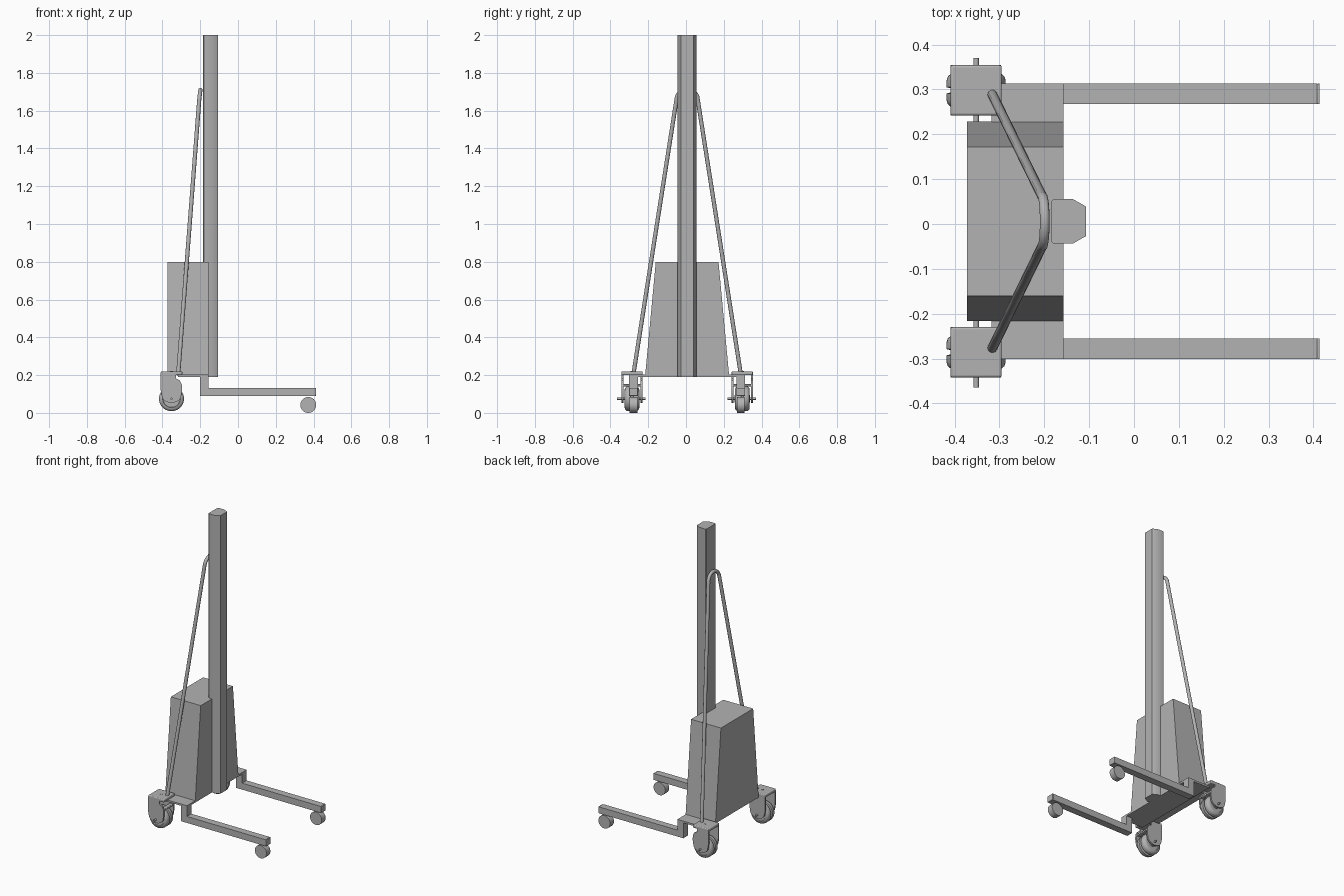
import bpy, bmesh, math
from mathutils import Matrix, Vector

if "Cube" in bpy.data.objects:
    bpy.data.objects.remove(bpy.data.objects["Cube"], do_unlink=True)

grey = bpy.data.materials.new("plain grey")
grey.use_nodes = True
colour = (0.45, 0.45, 0.45, 1)
grey.diffuse_color = colour
grey.node_tree.nodes["Principled BSDF"].inputs["Base Color"].default_value = colour

MID = 0.006        # y of the mirror line
SIDE = 0.292       # distance of arms and casters from the mirror line
AXLE_X, AXLE_Z = -0.352, 0.075


def finish(name, bm, smooth=False, bevel=0):
    bmesh.ops.recalc_face_normals(bm, faces=bm.faces)
    me = bpy.data.meshes.new(name)
    bm.to_mesh(me)
    bm.free()
    ob = bpy.data.objects.new(name, me)
    bpy.context.collection.objects.link(ob)
    me.materials.append(grey)
    if bevel:
        mod = ob.modifiers.new("rounding", "BEVEL")
        mod.width, mod.segments = bevel, 3
    if smooth:
        bpy.ops.object.select_all(action="DESELECT")
        ob.select_set(True)
        bpy.context.view_layer.objects.active = ob
        bpy.ops.object.shade_smooth_by_angle(angle=math.radians(35))
    return ob


def box(name, x, y, z, bevel=0):
    bm = bmesh.new()
    bmesh.ops.create_cube(bm, size=1)
    for v in bm.verts:
        v.co = [(a + b) / 2 + c * (b - a) for c, (a, b) in zip(v.co, (x, y, z))]
    return finish(name, bm, bevel > 0, bevel)


def prism(name, points, offset, bevel=0):
    """Extrude a closed outline of 3D points along an offset."""
    bm = bmesh.new()
    face = bm.faces.new([bm.verts.new(p) for p in points])
    out = bmesh.ops.extrude_face_region(bm, geom=[face])["geom"]
    bmesh.ops.translate(bm, vec=offset, verts=[g for g in out if isinstance(g, bmesh.types.BMVert)])
    return finish(name, bm, True, bevel)


def lathe(name, centre, profile, axis="Y", steps=40):
    """Spin (radius, distance along axis) pairs into a solid."""
    bm = bmesh.new()
    rings = []
    for r, d in profile:
        ring = []
        for i in range(steps):
            a = 2 * math.pi * i / steps
            u, w = r * math.cos(a), r * math.sin(a)
            ring.append(bm.verts.new(Vector(centre) + Vector((u, d, w) if axis == "Y" else (u, w, d))))
        rings.append(ring)
    for a, b in zip(rings, rings[1:]):
        for i in range(steps):
            j = (i + 1) % steps
            bm.faces.new((a[i], a[j], b[j], b[i]))
    bm.faces.new(rings[0])
    bm.faces.new(rings[-1])
    return finish(name, bm, True)


def rod(name, centre, radius, a, b, axis="Y"):
    return lathe(name, centre, [(radius, a), (radius, b)], axis)


# Mast: column with chamfered front corners and a small screw on top
half = [(-0.107, 0.033), (-0.137, 0.05), (-0.179, 0.05), (-0.184, 0.045)]
outline = half + [(x, -y) for x, y in reversed(half)]
prism("mast", [(x, MID + y, 0.19) for x, y in outline], (0, 0, 1.81))
rod("mast_screw", (-0.145, MID, 2.0), 0.006, -0.002, 0.001, "Z")

# Tapered cabinet
prism("cabinet", [(-0.372, MID + y, z) for y, z in
                  ((-0.222, 0.2), (0.222, 0.2), (0.166, 0.8), (-0.166, 0.8))], (0.215, 0, 0))

# Base plate
box("base_plate", (-0.318, -0.157), (MID - 0.307, MID + 0.307), (0.19, 0.202))

# Handle: bent tube rising from both sides to a rounded arch
right = [Vector((-0.317, MID - 0.285, 0.2)), Vector((-0.205, MID - 0.056, 1.66))]
path = list(right)
for i in range(1, 12):
    a = math.pi * i / 12
    path.append(Vector((-0.205 + 0.006 * math.sin(a), MID - 0.056 * math.cos(a), 1.66 + 0.05 * math.sin(a))))
path += [Vector((p.x, 2 * MID - p.y, p.z)) for p in reversed(right)]
curve = bpy.data.curves.new("handle_path", "CURVE")
curve.dimensions = "3D"
curve.bevel_depth, curve.bevel_resolution, curve.use_fill_caps = 0.011, 4, True
spline = curve.splines.new("POLY")
spline.points.add(len(path) - 1)
for point, p in zip(spline.points, path):
    point.co = (*p, 1)
    point.radius = 1
spline.use_smooth = True
handle = bpy.data.objects.new("handle", curve)
curve.materials.append(grey)
bpy.context.collection.objects.link(handle)

# Caster fork outline in x and z, with a notch at the front
fork = [(-0.409, 0.21), (-0.328, 0.21), (-0.328, 0.182), (-0.308, 0.172), (-0.297, 0.15), (-0.296, 0.12)]
fork += [(AXLE_X + 0.052 * math.cos(a), AXLE_Z + 0.018 + 0.04 * math.sin(a))
         for a in (-math.pi * i / 10 for i in range(1, 10))]
fork += [(-0.409, 0.12)]

# Outer half of a twin wheel: radius and distance from its centre plane
tread = [(0.058, 0.005), (0.066, 0.007), (0.066, 0.022), (0.063, 0.031), (0.056, 0.037),
         (0.047, 0.039), (0.045, 0.034), (0.022, 0.034), (0.02, 0.04)]

for label, s in (("right", -1), ("left", 1)):
    y = MID + s * SIDE
    # Leg: drop post, long arm and end roller
    ya = MID + s * 0.284
    span = (ya - 0.023, ya + 0.023)
    box(label + "_drop_post", (-0.2, -0.157), span, (0.09, 0.2))
    box(label + "_arm", (-0.157, 0.408), span, (0.09, 0.132))
    box(label + "_arm_cap", (0.408, 0.414), span, (0.09, 0.132), 0.002)
    rod(label + "_roller", (0.372, ya, 0.042), 0.042, -0.02, 0.02)

    # Caster housing
    box(label + "_caster_top", (-0.409, -0.295), (y - 0.056, y + 0.056), (0.2, 0.22), 0.005)
    rod(label + "_caster_pin", (AXLE_X, y, 0.22), 0.008, -0.01, 0.002, "Z")
    for side, k in (("inner", -s), ("outer", s)):
        start = y + k * 0.056
        prism(f"{label}_{side}_fork", [(x, start, z) for x, z in fork], (0, -k * 0.01, 0))
        # Twin wheel halves
        profile = [(r, k * d) for r, d in tread]
        lathe(f"{label}_{side}_wheel", (AXLE_X, y, AXLE_Z), profile)
    box(label + "_caster_bridge", (-0.325, -0.299), (y - 0.05, y + 0.05), (0.14, 0.152), 0.004)
    rod(label + "_wheel_core", (AXLE_X, y, AXLE_Z), 0.045, -0.006, 0.006)
    rod(label + "_axle", (AXLE_X, y - 0.003, AXLE_Z), 0.006, -0.075, 0.075)
